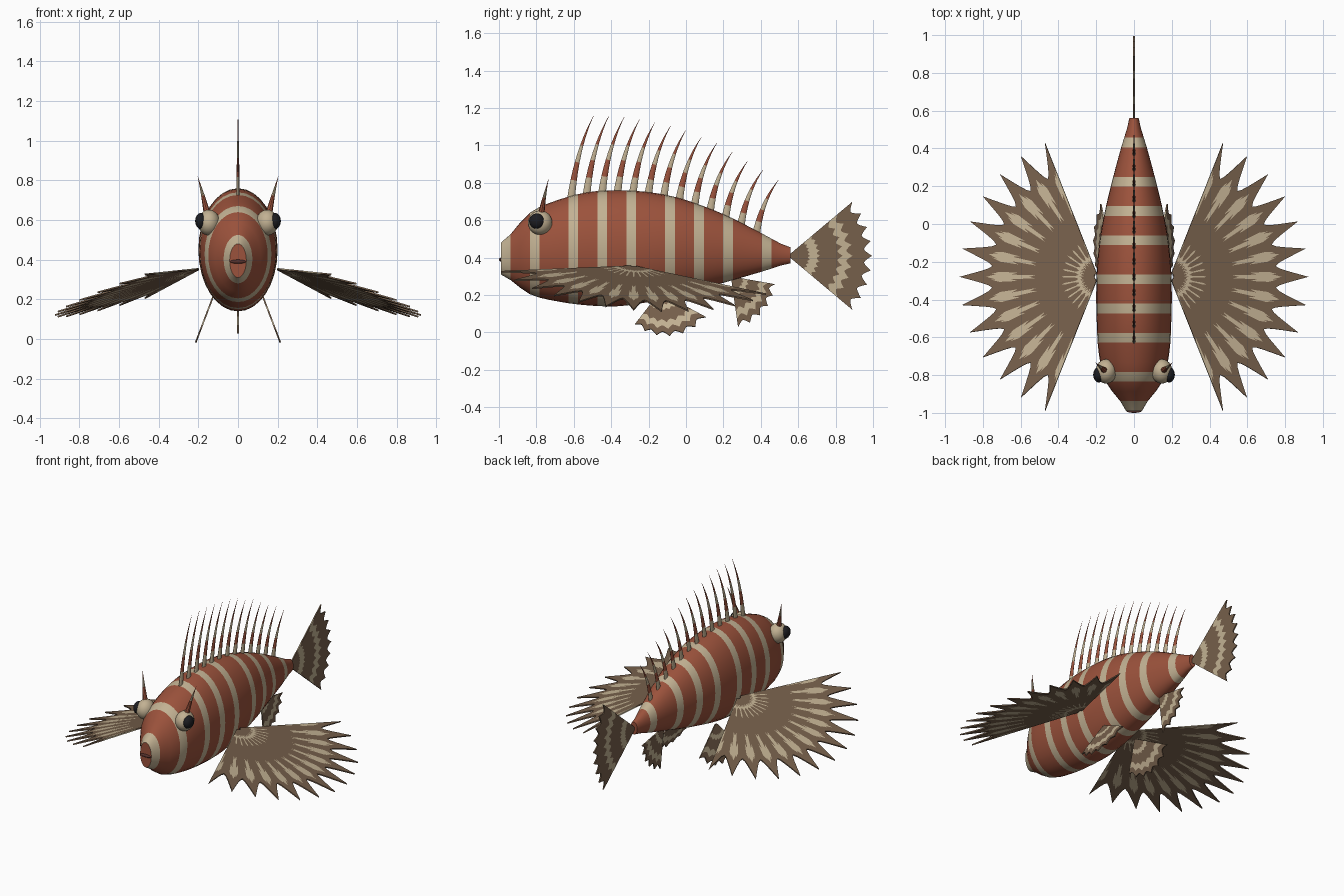
import bpy, bmesh, math
from mathutils import Vector

if "Cube" in bpy.data.objects:
    bpy.data.objects.remove(bpy.data.objects["Cube"])


def mat(name, r, g, b):
    m = bpy.data.materials.new(name)
    m.diffuse_color = (r, g, b, 1)
    m.use_nodes = True
    m.node_tree.nodes["Principled BSDF"].inputs["Base Color"].default_value = m.diffuse_color
    return m


RED = mat("rust_red", 0.33, 0.085, 0.045)
CREAM = mat("cream", 0.54, 0.44, 0.29)
BROWN = mat("fin_brown", 0.18, 0.115, 0.07)
BLACK = mat("pupil_black", 0.012, 0.012, 0.015)
DARK = mat("mouth_dark", 0.09, 0.03, 0.025)


def make(name, bm, mats, smooth=True):
    bmesh.ops.recalc_face_normals(bm, faces=bm.faces)
    me = bpy.data.meshes.new(name)
    bm.to_mesh(me)
    bm.free()
    ob = bpy.data.objects.new(name, me)
    bpy.context.collection.objects.link(ob)
    for m in mats:
        me.materials.append(m)
    if smooth:
        bpy.context.view_layer.objects.active = ob
        ob.select_set(True)
        bpy.ops.object.shade_smooth_by_angle(angle=math.radians(40))
        ob.select_set(False)
    return ob


def loft(bm, rings, color):
    """Skin closed rings of points; color(i) gives the material of segment i."""
    loops = [[bm.verts.new(p) for p in ring] for ring in rings]
    n = len(loops[0])
    for i in range(len(loops) - 1):
        for j in range(n):
            k = (j + 1) % n
            f = bm.faces.new((loops[i][j], loops[i][k], loops[i + 1][k], loops[i + 1][j]))
            f.material_index = color(i)
    bm.faces.new(loops[0])
    bm.faces.new(loops[-1])


# Body sections at even spacing: top height, bottom height, half width
Y0, STEP = -0.99, 0.155
SECTIONS = [(.48, .31, .042), (.64, .205, .15), (.71, .165, .187), (.75, .145, .197),
            (.76, .14, .2), (.752, .16, .195), (.725, .195, .178), (.675, .235, .148),
            (.61, .28, .11), (.53, .325, .068), (.455, .37, .025)]


def section(y):
    """Smoothly interpolated body section at y."""
    u = min(max((y - Y0) / STEP, 0), 9.9999)
    i, t = int(u), u - int(u)
    a, b, c, d = (Vector(SECTIONS[min(max(k, 0), 10)]) for k in (i - 1, i, i + 1, i + 2))
    return b + 0.5 * t * (c - a + t * (2 * a - 5 * b + 4 * c - d + t * (3 * (b - c) + d - a)))


# Striped body: 30 bands of equal length
rings = []
for i in range(31):
    y = Y0 + STEP * i / 3
    top, bot, w = section(y)
    mid, h = (top + bot) / 2, (top - bot) / 2
    rings.append([(w * math.cos(a), y, mid + h * math.sin(a))
                  for a in (math.tau * j / 32 for j in range(32))])
bm = bmesh.new()
loft(bm, rings, lambda i: 1 if i % 10 in (0, 3, 7) else 0)
make("body", bm, [RED, CREAM])


def ellipsoid(name, center, size, material):
    bm = bmesh.new()
    bmesh.ops.create_uvsphere(bm, u_segments=24, v_segments=14, radius=1)
    for v in bm.verts:
        v.co = Vector([c + s * q for c, s, q in zip(center, size, v.co)])
    make(name, bm, [material])


def spine(name, base, ctrl, tip, ry, rx, pattern):
    """Tapered banded spine along a quadratic curve."""
    base, ctrl, tip = Vector(base), Vector(ctrl), Vector(tip)
    n = len(pattern)
    rings = []
    for i in range(n + 1):
        t = i / n
        p = base * (1 - t) ** 2 + ctrl * 2 * t * (1 - t) + tip * t * t
        d = ((ctrl - base) * (1 - t) + (tip - ctrl) * t).normalized()
        side = Vector((1, 0, 0))
        side = (side - d * side.dot(d)).normalized()
        fwd = d.cross(side)
        s = max(1 - t, 0.04)
        rings.append([p + side * rx * s * math.cos(a) + fwd * ry * s * math.sin(a)
                      for a in (math.tau * j / 8 for j in range(8))])
    bm = bmesh.new()
    loft(bm, rings, lambda i: int(pattern[i]))
    make(name, bm, [RED, CREAM])


# Dorsal spines, curving backwards
TIPS = [1.157, 1.157, 1.152, 1.14, 1.125, 1.104, 1.083, 1.045, 1.013, .965, .917, .87, .816]
for k, z in enumerate(TIPS):
    y = -0.615 + 0.0825 * k
    b = section(y)[0] - 0.02
    spine("dorsal_spine_%d" % (k + 1), (0, y, b), (0, y + 0.03, b + (z - b) * 0.6),
          (0, y + 0.12, z), 0.021, 0.009, "1100110000")


def fan(name, origin, u, v, a0, a1, rays, tip, valley, sharp, pattern, thick=0.008):
    """Flat ray fin in the plane (u, v); outline and bands follow the ray tips.
    tip and valley are functions of the 0..1 position across the fan."""
    origin, u, v = Vector(origin), Vector(u).normalized(), Vector(v).normalized()
    sub, nr = 8, 25
    cols = (rays - 1) * sub
    bm = bmesh.new()
    grid = []
    for c in range(cols + 1):
        q = c / cols
        a = math.radians(a0 + (a1 - a0) * q)
        t = abs((c / sub + 0.5) % 1 - 0.5)
        r = valley(q) + (tip(q) - valley(q)) * (1 - 2 * t) ** sharp
        d = u * math.cos(a) + v * math.sin(a)
        grid.append([bm.verts.new(origin + d * r * (0.03 + 0.97 * k / nr)) for k in range(nr + 1)])
    for c in range(cols):
        t = abs(((c + 0.5) / sub + 0.5) % 1 - 0.5)
        for k in range(nr):
            f = bm.faces.new((grid[c][k], grid[c + 1][k], grid[c + 1][k + 1], grid[c][k + 1]))
            f.material_index = int(pattern((k + 0.5) / nr, t))
    ob = make(name, bm, [BROWN, CREAM], smooth=False)
    m = ob.modifiers.new("thickness", 'SOLIDIFY')
    m.thickness, m.offset = thick, 0


def wing_pattern(f, t):
    if t < 0.13:
        return 0.06 < f < 0.24 or 0.48 < f < 0.82
    return (t < 0.26 and 0.68 < f < 0.84) or 0.12 < f < 0.16


def banded(*bands):
    return lambda f, t: any(lo < f < hi for lo, hi in bands)


# Paired parts
for s, side in ((-1, "left"), (1, "right")):
    ellipsoid("eye_" + side, (s * .147, -.78, .587), (.056, .065, .065), CREAM)
    ellipsoid("pupil_" + side, (s * .187, -.798, .595), (.029, .041, .041), BLACK)
    spine("brow_spine_" + side, (s * .155, -.775, .63), (s * .175, -.76, .72),
          (s * .203, -.735, .82), 0.018, 0.018, "00001100")
    fan("pectoral_fin_" + side, (s * .19, -.28, .355), (s, 0, -.32), (0, 1, -.085),
        -67.5, 67.5, 13, lambda q: .77, lambda q: .59, 1.6, wing_pattern)
    fan("pelvic_fin_" + side, (s * .125, -.14, .215), (s * .38, 0, -1), (0, 1, 0),
        -36, 60, 7, lambda q: .225 + .06 * q, lambda q: .205 + .05 * q, 1.5,
        banded((.28, .42), (.68, .84)))

# Tail fin and anal fin on the centre plane
fan("tail_fin", (0, .545, .41), (0, 1, 0), (0, 0, 1), -40, 40, 9,
    lambda q: .45, lambda q: .408, 1.5, banded((.24, .35), (.65, .76)))
fan("anal_fin", (0, .24, .3), (0, 0, -1), (0, 1, 0), 8, 80, 6,
    lambda q: .275 - .035 * q, lambda q: .245 - .035 * q, 1.5, banded((.28, .42), (.68, .84)))

# Mouth
ellipsoid("mouth", (0, -.99, .39), (.04, .01, .01), DARK)
